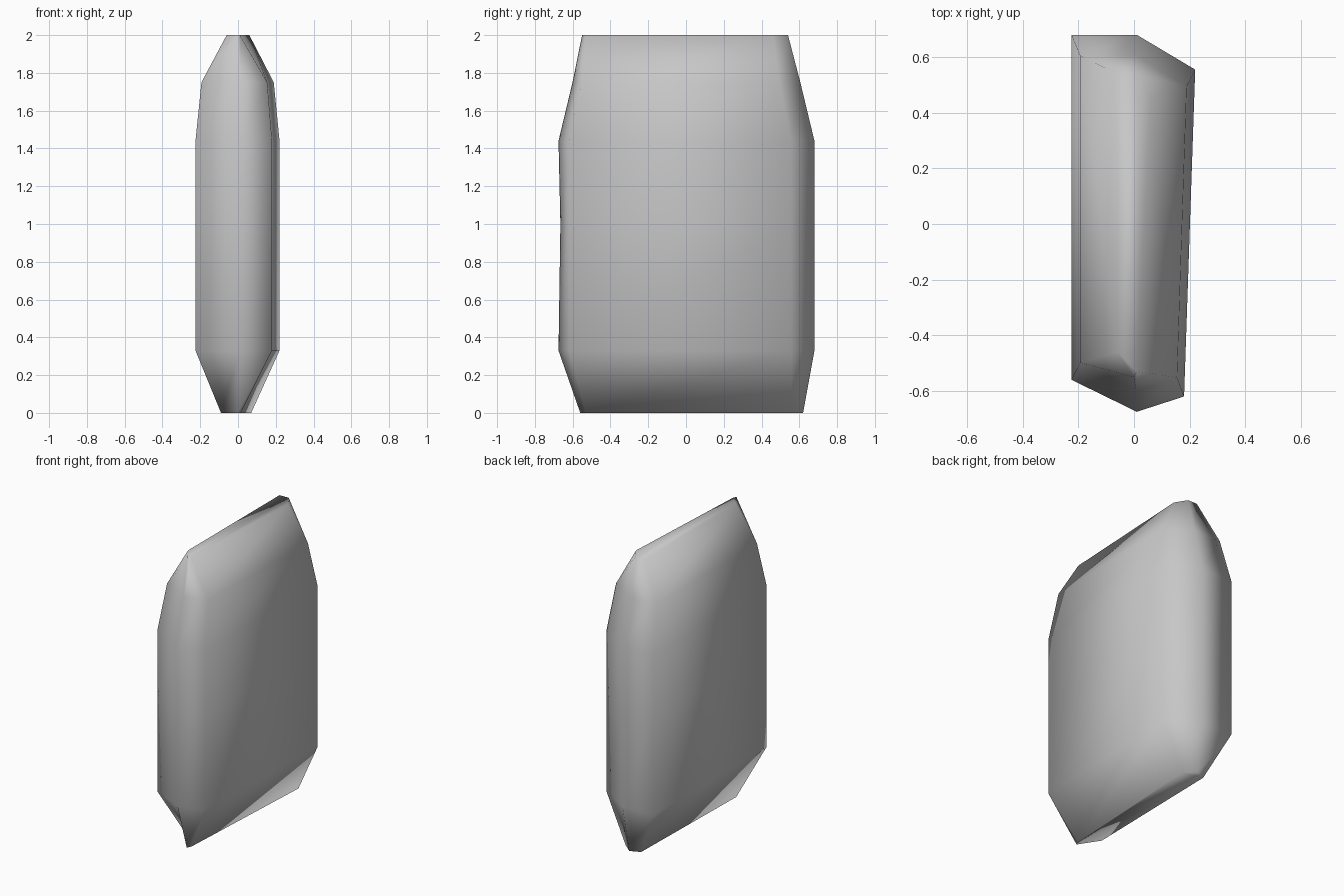
import bpy
import bmesh

# Remove the default object
default_object = bpy.data.objects.get("Cube")
if default_object:
    bpy.data.objects.remove(default_object, do_unlink=True)


def make_material(name, colour):
    material = bpy.data.materials.new(name)
    material.use_nodes = True
    material.diffuse_color = colour
    shader = next(node for node in material.node_tree.nodes if node.type == "BSDF_PRINCIPLED")
    shader.inputs["Base Color"].default_value = colour
    return material


def add_ring(mesh, profile, height, shrink_x=1, shrink_y=1):
    """Add one horizontal cross-section of the stone."""
    return [mesh.verts.new((x * shrink_x, y * shrink_y, height)) for x, y in profile]


def bridge(mesh, lower, upper):
    """Join two neighbouring cross-sections with quads."""
    count = len(lower)
    for index in range(count):
        following = (index + 1) % count
        mesh.faces.new((lower[index], lower[following], upper[following], upper[index]))


# Six-sided outlines, anticlockwise from the rear left corner as seen from above
body_outline = [(.22, .555), (.01, .68), (-.225, .68),
                (-.225, -.56), (.01, -.675), (.18, -.62)]
foot_outline = [(.07, .56), (0, .62), (-.07, .59),
                (-.09, -.42), (0, -.56), (.015, -.53)]
crest_outline = [(.06, .46), (.01, .54), (-.06, .54),
                 (-.06, -.46), (0, -.55), (.01, -.53)]

# Slab of stone: foot, straight body, sloping shoulder and narrow crest
slab = bmesh.new()
rings = [
    add_ring(slab, foot_outline, 0),
    add_ring(slab, body_outline, .33),
    add_ring(slab, body_outline, 1),
    add_ring(slab, body_outline, 1.44),
    add_ring(slab, body_outline, 1.75, .86, .89),
    add_ring(slab, crest_outline, 2),
]
# Slight dent half way up the front edge
rings[2][4].co.y += .01

for lower, upper in zip(rings, rings[1:]):
    bridge(slab, lower, upper)
slab.faces.new(list(reversed(rings[0])))
slab.faces.new(rings[-1])
bmesh.ops.recalc_face_normals(slab, faces=slab.faces[:])
for face in slab.faces:
    face.smooth = True

slab_mesh = bpy.data.meshes.new("stone_slab")
slab.to_mesh(slab_mesh)
slab.free()
slab_mesh.materials.append(make_material("stone_grey", (.57, .57, .57, 1)))
slab_object = bpy.data.objects.new("stone_slab", slab_mesh)
bpy.context.collection.objects.link(slab_object)
